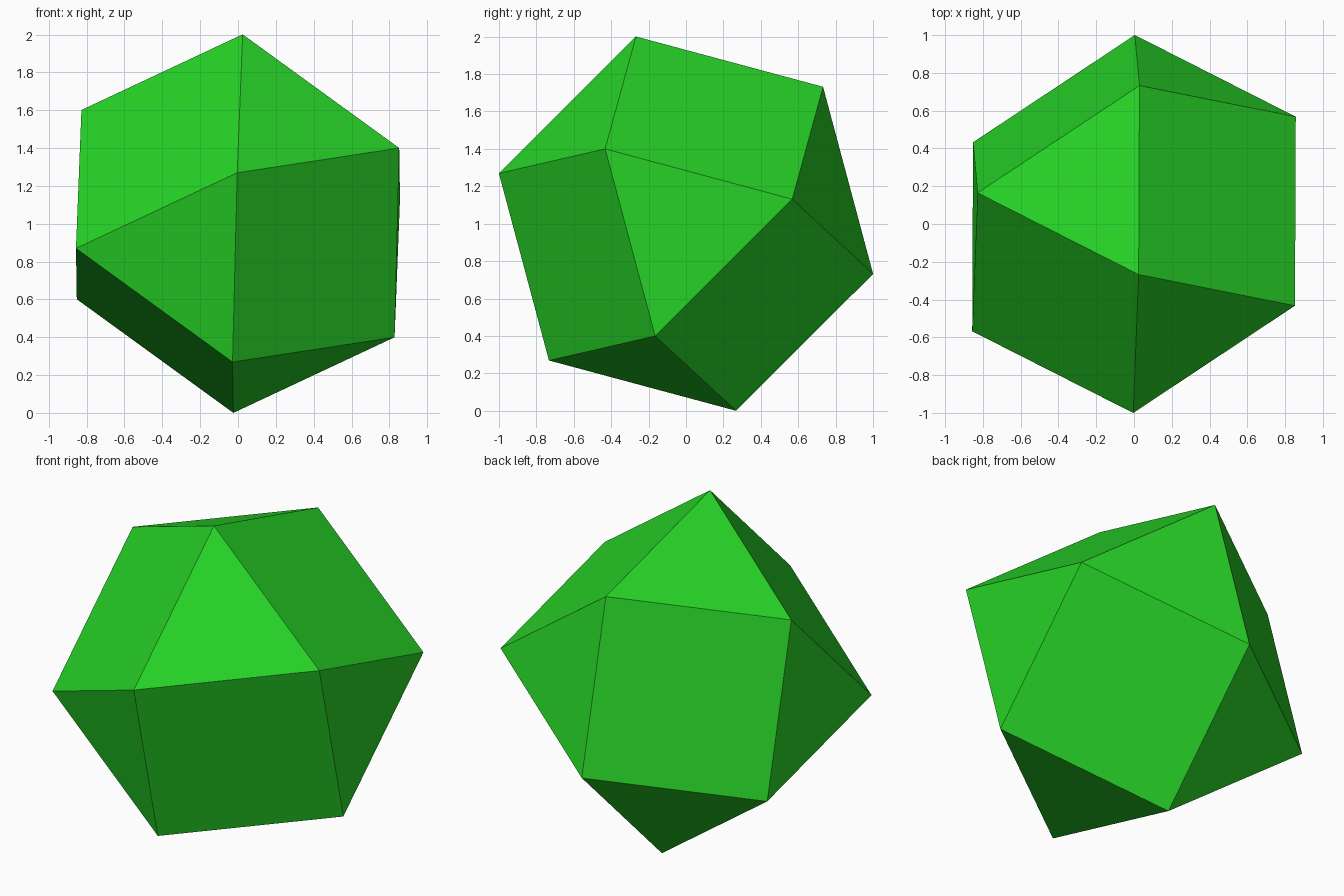
import bpy
import bmesh
from itertools import combinations, product
from math import radians
from mathutils import Vector

default = bpy.data.objects.get("Cube")
if default:
    bpy.data.objects.remove(default, do_unlink=True)

# Leaf green material
GREEN = (0.02, 0.65, 0.02, 1.0)
green = bpy.data.materials.new("leaf_green")
green.use_nodes = True
green.diffuse_color = GREEN
green.node_tree.nodes["Principled BSDF"].inputs["Base Color"].default_value = GREEN

# Tilted square-face axes, made exactly perpendicular
SIZE = 0.7325
u = Vector((0.44, 0.15, 0.565)).normalized()
v = Vector((0.41, -0.58, -0.165))
v = (v - u * v.dot(u)).normalized()
w = u.cross(v)
axes = [axis * SIZE for axis in (u, v, w)]

# Cuboctahedron: each corner is the sum of two signed axes
bm = bmesh.new()
for a, b in combinations(axes, 2):
    for s, t in product((-1, 1), repeat=2):
        bm.verts.new(a * s + b * t)
bmesh.ops.convex_hull(bm, input=bm.verts[:])
bmesh.ops.dissolve_limit(bm, angle_limit=radians(2), verts=bm.verts[:], edges=bm.edges[:])
bmesh.ops.recalc_face_normals(bm, faces=bm.faces[:])

# Stand it on the ground
lowest = min(vert.co.z for vert in bm.verts)
bmesh.ops.translate(bm, verts=bm.verts[:], vec=(0, 0, -lowest))

mesh = bpy.data.meshes.new("cuboctahedron")
bm.to_mesh(mesh)
bm.free()
mesh.materials.append(green)
solid = bpy.data.objects.new("cuboctahedron", mesh)
bpy.context.collection.objects.link(solid)
